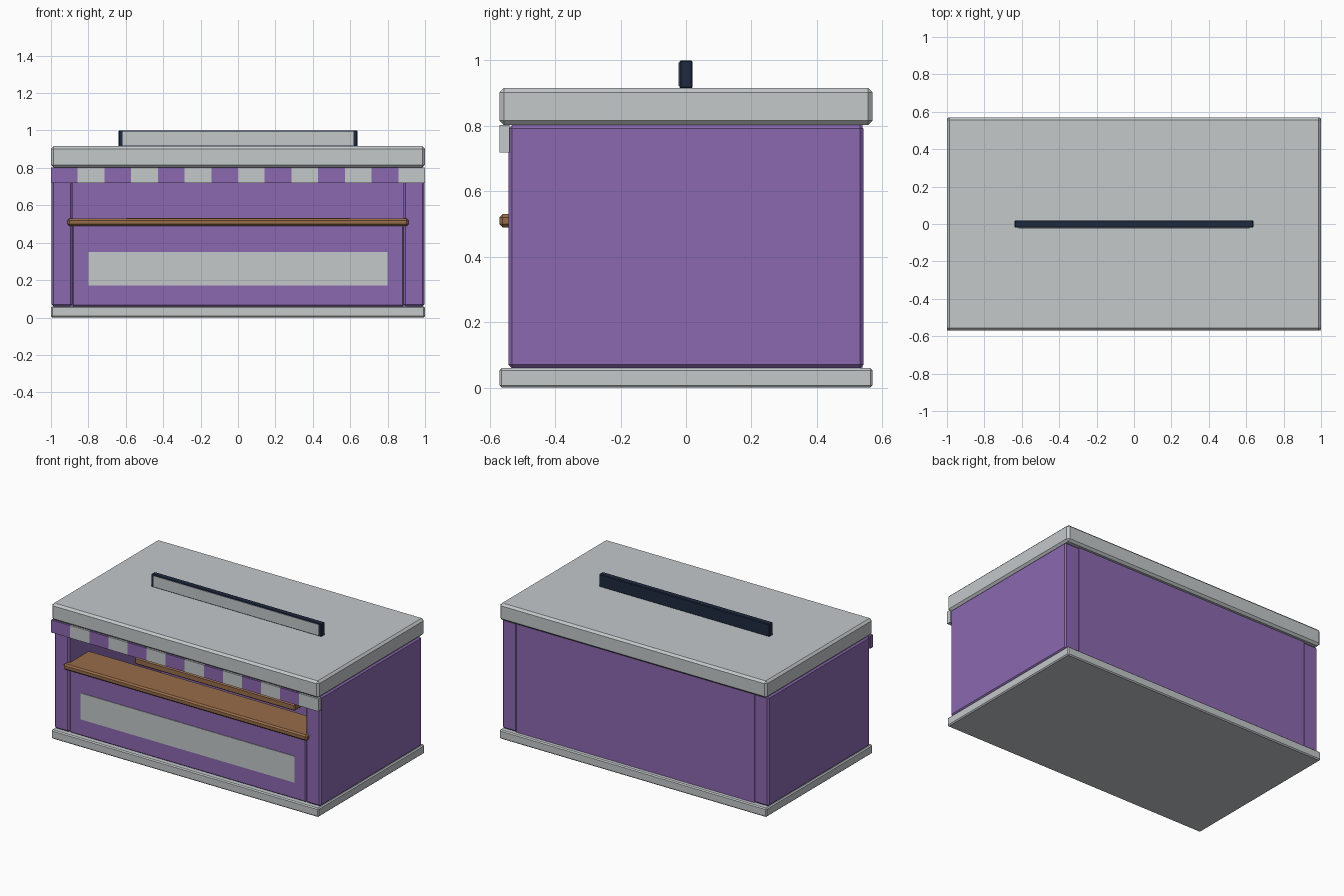
import bpy
import bmesh

default = bpy.data.objects.get("Cube")
if default:
    bpy.data.objects.remove(default, do_unlink=True)


def material(name, rgb):
    mat = bpy.data.materials.new(name)
    mat.use_nodes = True
    color = (*rgb, 1.0)
    mat.diffuse_color = color
    mat.node_tree.nodes["Principled BSDF"].inputs["Base Color"].default_value = color
    return mat


PURPLE = material("purple paint", (0.26, 0.14, 0.43))
PALE = material("pale grey", (0.55, 0.58, 0.59))
WOOD = material("brown wood", (0.31, 0.15, 0.07))
NAVY = material("dark navy", (0.013, 0.023, 0.051))


def box(name, x, y, z, mat, bevel=0.0):
    """Box spanning the given (low, high) ranges, with chamfered edges."""
    bm = bmesh.new()
    bmesh.ops.create_cube(bm, size=1.0)
    for v in bm.verts:
        v.co = [r[0] if c < 0 else r[1] for c, r in zip(v.co, (x, y, z))]
    if bevel:
        bmesh.ops.bevel(bm, geom=bm.edges[:], offset=bevel, segments=1,
                        affect='EDGES', clamp_overlap=True)
    mesh = bpy.data.meshes.new(name)
    bm.to_mesh(mesh)
    bm.free()
    mesh.materials.append(mat)
    obj = bpy.data.objects.new(name, mesh)
    bpy.context.collection.objects.link(obj)
    return obj


# Floor slab and roof slab
DEPTH = (-0.57, 0.57)
box("base", (-1, 1), DEPTH, (0, 0.06), PALE, 0.007)
box("roof", (-1, 1), DEPTH, (0.802, 0.916), PALE, 0.014)

# Side walls, back wall and low front wall around a hollow interior
WALL = (0.06, 0.802)
for side, x in (("left", (0.885, 0.997)), ("right", (-0.997, -0.885))):
    box(side + "_wall", x, (-0.542, 0.542), WALL, PURPLE, 0.01)
box("back_wall", (-0.89, 0.89), (0.44, 0.54), WALL, PURPLE)
box("front_wall", (-0.885, 0.885), (-0.537, -0.44), (0.06, 0.495), PURPLE, 0.006)
box("front_panel", (-0.8, 0.8), (-0.541, -0.535), (0.172, 0.35), PALE)

# Serving counter and inner work table
box("counter", (-0.912, 0.912), (-0.57, -0.32), (0.49, 0.53), WOOD, 0.01)
box("work_table", (-0.6, 0.6), (-0.25, 0.2), (0.49, 0.533), WOOD, 0.006)

# Striped valance under the roof edge
STRIPES = 14
width = 2 / STRIPES
for i in range(STRIPES):
    x = -1 + i * width
    box(f"valance_stripe_{i + 1}", (x, x + width), (-0.57, -0.54),
        (0.718, 0.803), PALE if i % 2 else PURPLE)

# Rooftop sign board with a pale front plate
box("sign_board", (-0.638, 0.638), (-0.02, 0.02), (0.914, 1.0), NAVY, 0.004)
box("sign_plate", (-0.618, 0.618), (-0.023, -0.018), (0.921, 0.994), PALE)
